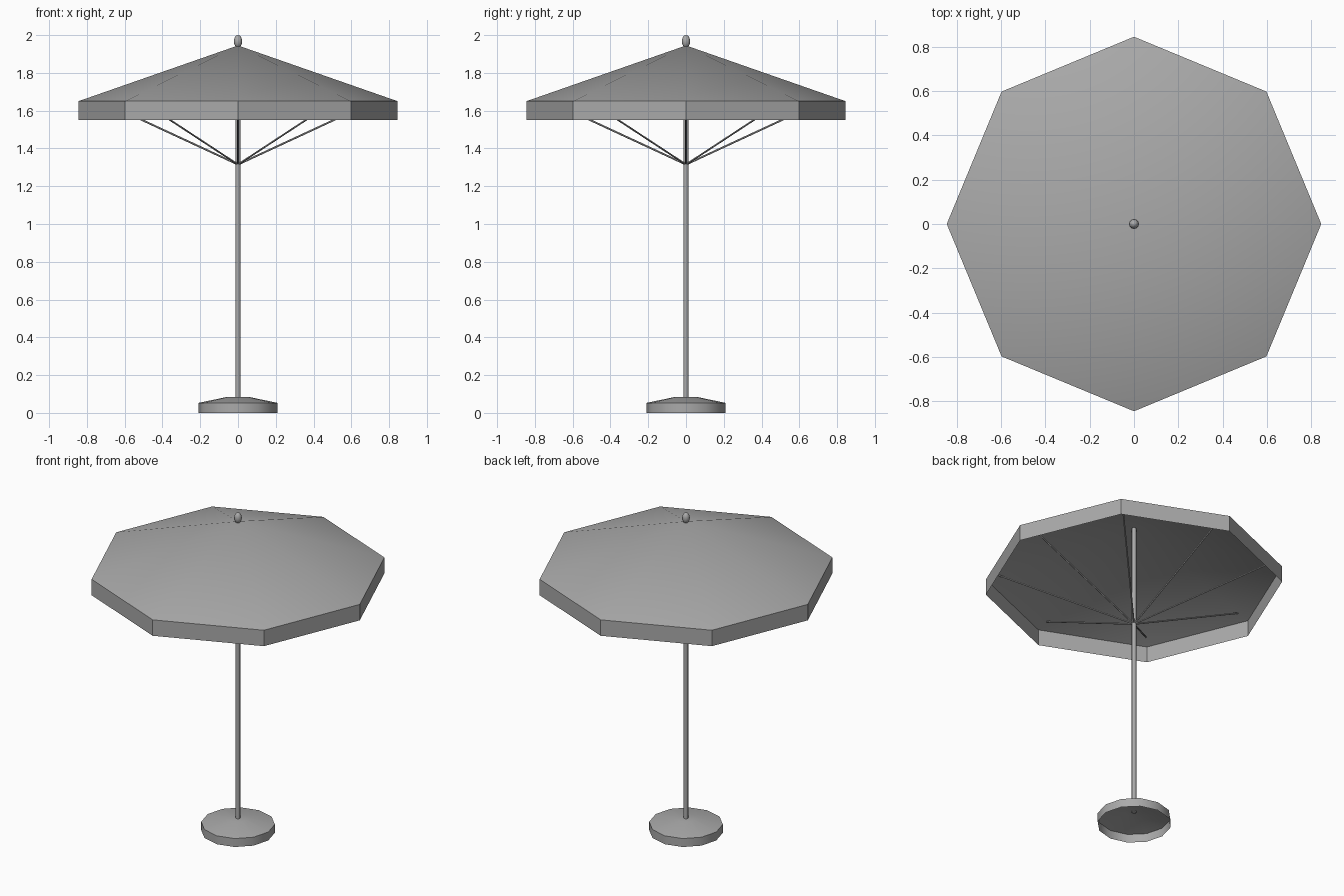
import bpy, bmesh, math
from mathutils import Vector

if "Cube" in bpy.data.objects:
    bpy.data.objects.remove(bpy.data.objects["Cube"])

grey = bpy.data.materials.new("plain_grey")
grey.diffuse_color = (0.4, 0.4, 0.4, 1)
grey.use_nodes = True
grey.node_tree.nodes["Principled BSDF"].inputs["Base Color"].default_value = grey.diffuse_color


def finish(name, bm, angle):
    mesh = bpy.data.meshes.new(name)
    bm.to_mesh(mesh)
    bm.free()
    obj = bpy.data.objects.new(name, mesh)
    bpy.context.collection.objects.link(obj)
    mesh.materials.append(grey)
    bpy.ops.object.select_all(action='DESELECT')
    obj.select_set(True)
    bpy.context.view_layer.objects.active = obj
    bpy.ops.object.shade_smooth_by_angle(angle=math.radians(angle))
    return obj


def shell(name, sides, rings, cap_z, angle):
    """Open-bottomed shell: (radius, z) rings from the bottom up, fanned to a centre point."""
    bm = bmesh.new()
    loops = [[bm.verts.new((r * math.cos(math.tau * i / sides),
                            r * math.sin(math.tau * i / sides), z))
              for i in range(sides)] for r, z in rings]
    tip = bm.verts.new((0, 0, cap_z))
    for i in range(sides):
        j = (i + 1) % sides
        for low, high in zip(loops, loops[1:]):
            bm.faces.new((low[i], low[j], high[j], high[i]))
        bm.faces.new((loops[-1][i], loops[-1][j], tip))
    return finish(name, bm, angle)


def rod(name, start, end, radius, sides):
    """Closed cylinder between two points."""
    a, b = Vector(start), Vector(end)
    bm = bmesh.new()
    bmesh.ops.create_cone(bm, cap_ends=True, segments=sides, radius1=radius,
                          radius2=radius, depth=(b - a).length)
    turn = (b - a).to_track_quat('Z', 'Y').to_matrix().to_4x4()
    turn.translation = (a + b) / 2
    bm.transform(turn)
    return finish(name, bm, 50)


# Octagonal canopy with a hanging valance
shell("canopy", 8, [(0.845, 1.55), (0.845, 1.65)], 1.945, 30)

# Hollow weighted foot
shell("base", 12, [(0.21, 0.0), (0.21, 0.053), (0.055, 0.085)], 0.085, 35)

# Centre pole
rod("pole", (0, 0, 0.078), (0, 0, 1.945), 0.0135, 8)

# Struts fanning out to each canopy ridge
for k in range(8):
    a = math.tau * k / 8
    rod("strut", (0, 0, 1.315),
        (0.77 * math.cos(a), 0.77 * math.sin(a), 1.672), 0.005, 6)

# Finial
bm = bmesh.new()
bmesh.ops.create_uvsphere(bm, u_segments=12, v_segments=8, radius=1)
bmesh.ops.scale(bm, vec=(0.022, 0.022, 0.033), verts=bm.verts)
bmesh.ops.translate(bm, vec=(0, 0, 1.967), verts=bm.verts)
finish("finial", bm, 50)
